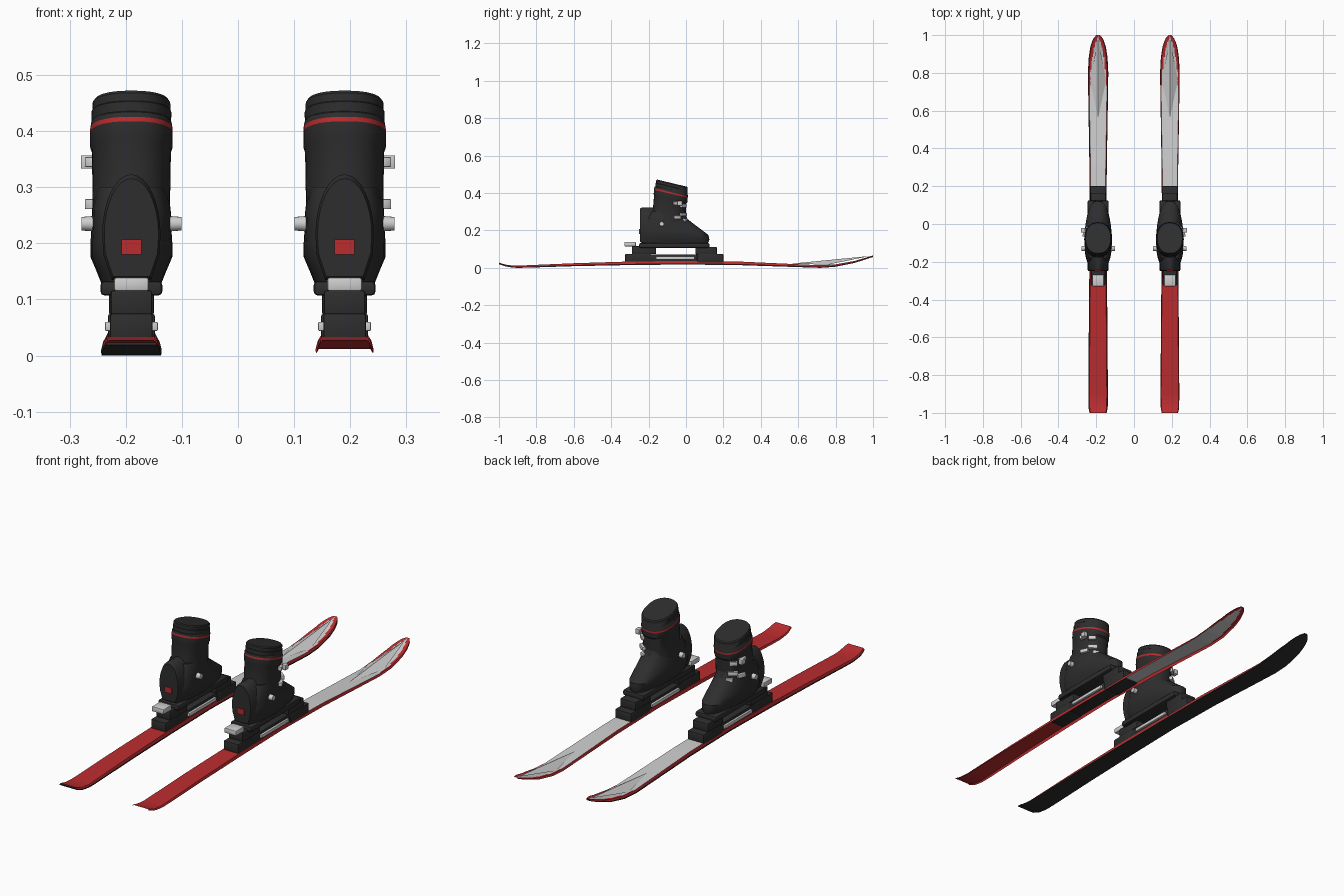
import bpy, bmesh, math
from mathutils import Matrix, Vector

if "Cube" in bpy.data.objects:
    bpy.data.objects.remove(bpy.data.objects["Cube"])


def mat(name, rgb):
    m = bpy.data.materials.new(name)
    m.diffuse_color = (*rgb, 1)
    m.use_nodes = True
    m.node_tree.nodes["Principled BSDF"].inputs["Base Color"].default_value = m.diffuse_color
    return m


BLACK = mat("black plastic", (0.027, 0.027, 0.028))
RED = mat("red", (0.50, 0.025, 0.028))
GREY = mat("light grey", (0.62, 0.62, 0.62))


def finish(bm, name, mats, angle=35, recalc=True):
    if recalc:
        bmesh.ops.recalc_face_normals(bm, faces=bm.faces)
    me = bpy.data.meshes.new(name)
    bm.to_mesh(me)
    bm.free()
    ob = bpy.data.objects.new(name, me)
    bpy.context.collection.objects.link(ob)
    for m in mats:
        me.materials.append(m)
    bpy.ops.object.select_all(action='DESELECT')
    ob.select_set(True)
    bpy.context.view_layer.objects.active = ob
    bpy.ops.object.shade_smooth_by_angle(angle=math.radians(angle))
    return ob


def box(name, m, x, y, z, bevel=0.004, rot=None):
    """Box from (min, max) pairs, optionally turned about its centre."""
    bm = bmesh.new()
    size = [b - a for a, b in (x, y, z)]
    mid = Vector([(a + b) / 2 for a, b in (x, y, z)])
    bmesh.ops.create_cube(bm, size=1, matrix=Matrix.Diagonal((*size, 1)))
    if bevel:
        bmesh.ops.bevel(bm, geom=bm.edges[:], offset=bevel, segments=2,
                        affect='EDGES', profile=0.5)
    bm.transform(Matrix.Translation(mid) @ (rot or Matrix()))
    return finish(bm, name, [m])


def loft(name, mats, rings, red_row=None):
    """Skin a stack of equal point loops and cap both ends."""
    bm = bmesh.new()
    loops = [[bm.verts.new(p) for p in r] for r in rings]
    n = len(loops[0])
    for i in range(len(loops) - 1):
        for j in range(n):
            k = (j + 1) % n
            f = bm.faces.new((loops[i][j], loops[i][k], loops[i + 1][k], loops[i + 1][j]))
            f.material_index = int(i == red_row)
    bm.faces.new(loops[0])
    bm.faces.new(loops[-1])
    return finish(bm, name, mats)


def ring(cx, cy, z, rx, ry, slope=0.0, power=2.0, taper=0.0, n=32):
    pts = []
    for i in range(n):
        a = 2 * math.pi * i / n
        c, s = math.cos(a), math.sin(a)
        u = math.copysign(abs(c) ** (2 / power), c)
        v = math.copysign(abs(s) ** (2 / power), s)
        pts.append((cx + rx * u * (1 - taper * max(v, 0)), cy + ry * v, z - slope * ry * v))
    return pts


def lerp(table, y):
    for (a, p), (b, q) in zip(table, table[1:]):
        if y <= b:
            return p + (q - p) * (y - a) / (b - a)
    return table[-1][1]


# Ski curves along y: half width, underside height, thickness, grey panel share
WIDTH = [(-1, .043), (-.975, .049), (-.9, .05), (-.5, .047), (0, .042), (.3, .044),
         (.6, .049), (.8, .052), (.88, .048), (.94, .039), (.98, .025), (1, .008)]
BASE = [(-1, .019), (-.96, .006), (-.91, 0), (-.85, .001), (-.6, .009), (-.3, .015),
        (0, .018), (.3, .014), (.6, .004), (.72, 0), (.8, .006), (.9, .026), (1, .058)]
THICK = [(-1, .009), (-.85, .013), (-.3, .019), (.3, .019), (.8, .013), (1, .008)]
PANEL = [(.2, .96), (.6, .93), (.75, .85), (.85, .68), (.95, .5), (.99, .1), (1, 0)]


def ski_top(y):
    return lerp(BASE, y) + lerp(THICK, y)


ROWS = [-1 + 2 * i / 120 for i in range(121)]


def ski(cx, left):
    # Open shell: sidewalls and top, grey panel chosen by position
    fracs = [-1, -.92] + [-.92 + 1.84 * i / 16 for i in range(1, 16)] + [.92, 1]
    bm = bmesh.new()
    grid = []
    for y in ROWS:
        w, lo, hi = lerp(WIDTH, y), lerp(BASE, y) + .004, ski_top(y)
        grid.append([bm.verts.new((cx + f * w, y, lo if abs(f) == 1 else hi)) for f in fracs])
    for i in range(len(ROWS) - 1):
        y = (ROWS[i] + ROWS[i + 1]) / 2
        for j in range(len(fracs) - 1):
            f = bm.faces.new((grid[i][j], grid[i][j + 1], grid[i + 1][j + 1], grid[i + 1][j]))
            mid = abs(fracs[j] + fracs[j + 1]) / 2
            if y > .2 and 0 < j < len(fracs) - 2 and mid < lerp(PANEL, y):
                f.material_index = 1
    finish(bm, "ski_shell", [RED, GREY], recalc=False)

    # Black running base on one ski only
    if left:
        rings = []
        for y in ROWS:
            w, z = lerp(WIDTH, y) + .002, lerp(BASE, y)
            rings.append([(cx - w, y, z), (cx + w, y, z), (cx + w, y, z + .004), (cx - w, y, z + .004)])
        loft("ski_base", [BLACK], rings)

    # Raised ridge on the tip
    bm = bmesh.new()
    a = bm.verts.new((cx, .56, ski_top(.56) + .001))
    b = bm.verts.new((cx, .985, ski_top(.985) + .002))
    for s in (-1, 1):
        c = bm.verts.new((cx + s * .042, .76, ski_top(.76) + .001))
        bm.faces.new((a, c, b) if s > 0 else (a, b, c))
    finish(bm, "tip_ridge", [GREY], 1, recalc=False)


def binding(cx):
    def part(name, m, hw, y, z, bevel=.004):
        box(name, m, (cx - hw, cx + hw), y, z, bevel)
    part("binding_plate", BLACK, .037, (-.21, .10), (.030, .072))
    part("heel_block", BLACK, .038, (-.325, -.19), (.028, .075))
    part("heel_clamp", BLACK, .037, (-.29, -.16), (.073, .116))
    part("heel_lever", GREY, .031, (-.33, -.268), (.115, .139))
    part("toe_block", BLACK, .042, (.06, .2), (.028, .074))
    part("toe_clamp", BLACK, .040, (.05, .165), (.072, .112))
    for s in (-1, 1):
        x = cx + s * .041
        box("brake_bar", GREY, (x - .006, x + .006), (-.16, .045), (.044, .06), .002)


def boot(cx, side):
    box("boot_sole", BLACK, (cx - .055, cx + .055), (-.25, .125), (.107, .133), .007)

    # Lower shell: height, back, front, half width
    shell = [(.125, -.235, .115, .052), (.15, -.24, .125, .062), (.176, -.24, .12, .073),
             (.2, -.238, .088, .073), (.23, -.225, .048, .071), (.262, -.215, .006, .07),
             (.30, -.19, -.005, .062)]
    loft("boot_shell", [BLACK], [ring(cx, (b + f) / 2, z, w, (f - b) / 2, 0, 2.8, .22)
                                 for z, b, f, w in shell])

    # Leaning cuff with a red band: centre y, height, half width, half depth
    cuff = [(-.093, .2, .068, .09), (-.09, .28, .069, .088), (-.085, .365, .0705, .086),
            (-.083, .372, .0735, .09), (-.081, .396, .0735, .09), (-.080, .404, .0735, .09),
            (-.079, .413, .072, .088), (-.078, .415, .0705, .086), (-.077, .432, .0715, .086),
            (-.076, .434, .0695, .084), (-.075, .448, .0695, .084), (-.075, .453, .066, .08)]
    loft("boot_cuff", [BLACK, RED], [ring(cx, y, z, rx, ry, .24, 2.3) for y, z, rx, ry in cuff], 4)

    # Arched spine at the heel
    arch = [(.052 * math.cos(math.pi * i / 16), .215 + .108 * math.sin(math.pi * i / 16))
            for i in range(17)]
    arch += [(-.05, .18), (-.035, .135), (.035, .135), (.05, .18)]
    loft("boot_spine", [BLACK], [[(cx + k * x, y, .215 + k * (z - .215)) for x, z in arch]
                                 for y, k in ((-.15, 1), (-.237, 1), (-.247, .93))])
    box("heel_badge", RED, (cx - .018, cx + .018), (-.252, -.246), (.18, .207), 0)

    # Ankle pivots on both sides
    for s in (-1, 1):
        bm = bmesh.new()
        bmesh.ops.create_cone(bm, cap_ends=True, segments=16, radius1=.014, radius2=.012, depth=.024,
                              matrix=Matrix.Translation((cx + s * .077, -.13, .235))
                              @ Matrix.Rotation(s * math.pi / 2, 4, 'Y'))
        finish(bm, "ankle_pivot", [GREY])

    # Buckles on the outer front of the cuff: angle, height, length
    for deg, z, length in ((22, .345, .035), (50, .332, .035), (25, .27, .04), (52, .285, .045), (62, .255, .03)):
        a = math.radians(deg)
        x = cx + side * .075 * math.cos(a)
        y = -.086 + .093 * math.sin(a)
        box("buckle", GREY, (x - .008, x + .008), (y - length / 2, y + length / 2),
            (z - .009, z + .009), .002, Matrix.Rotation(side * a, 4, 'Z'))
    x = cx + side * .08
    box("buckle_lever", GREY, (x - .01, x + .01), (-.045, -.02), (.333, .357), .002)


for side in (-1, 1):
    cx = side * .19
    ski(cx, side < 0)
    binding(cx)
    boot(cx, side)
